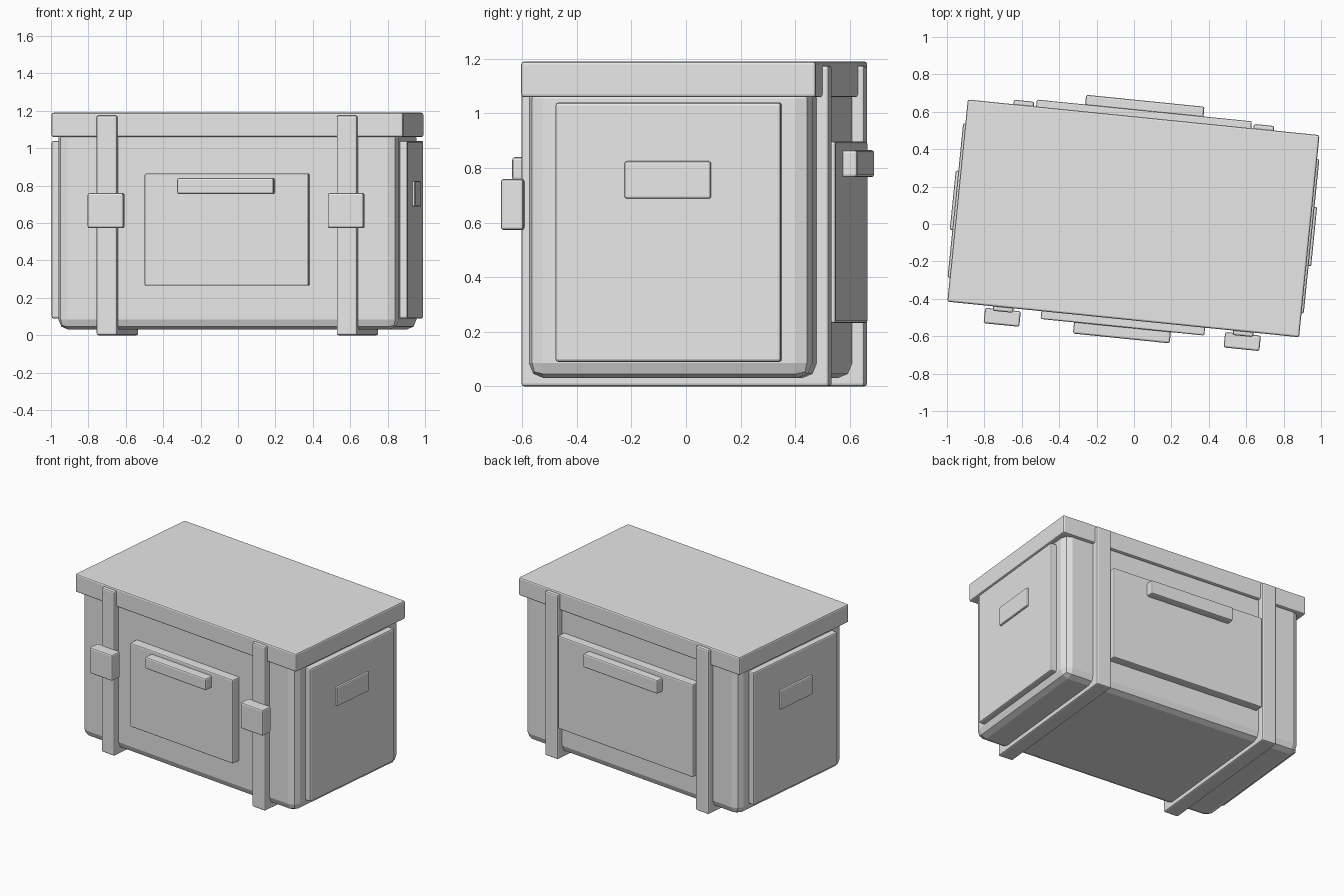
import bpy
import math
from mathutils import Matrix

if "Cube" in bpy.data.objects:
    bpy.data.objects.remove(bpy.data.objects["Cube"])

# one grey for the whole chest
grey = bpy.data.materials.new("plain_grey")
grey.diffuse_color = (0.8, 0.8, 0.8, 1.0)
grey.use_nodes = True
grey.node_tree.nodes["Principled BSDF"].inputs["Base Color"].default_value = grey.diffuse_color

# the whole chest stands slightly turned about the vertical axis
PLACE = Matrix.Translation((-0.003, 0.03, 0)) @ Matrix.Rotation(math.radians(-5.77), 4, 'Z')


def box(name, u, v, z, bevel=0.01, segments=2):
    """Bevelled box from its (min, max) ranges along the chest's own axes."""
    size = [b - a for a, b in (u, v, z)]
    mid = [(a + b) / 2 for a, b in (u, v, z)]
    bpy.ops.mesh.primitive_cube_add(size=1)
    ob = bpy.context.object
    ob.name = name
    ob.data.transform(Matrix.Diagonal((*size, 1)))
    ob.matrix_world = PLACE @ Matrix.Translation(mid)
    ob.data.materials.append(grey)
    mod = ob.modifiers.new("bevel", 'BEVEL')
    mod.width = bevel
    mod.segments = segments
    return ob


# main shell and lid
box("body", (-0.915, 0.915), (-0.522, 0.522), (0.03, 1.11), 0.055)
box("lid", (-0.945, 0.945), (-0.543, 0.543), (1.06, 1.19))

# straps with buckles, and end panels with grip plates
for side, label in ((-1, "left"), (1, "right")):
    c = 0.645 * side
    box(label + "_strap", (c - 0.055, c + 0.055), (-0.567, 0.567), (0.0, 1.175))
    box(label + "_buckle", (c - 0.096, c + 0.096), (-0.638, -0.555), (0.573, 0.76))
    box(label + "_end_panel", sorted((0.88 * side, 0.957 * side)), (-0.415, 0.415), (0.09, 1.04))
    box(label + "_end_grip", sorted((0.93 * side, 0.971 * side)), (-0.159, 0.159), (0.688, 0.825), 0.008)

# front panel and handle
box("front_panel", (-0.44, 0.44), (-0.585, -0.5), (0.265, 0.865), 0.008)
box("front_handle", (-0.26, 0.26), (-0.645, -0.575), (0.755, 0.84))

# back panel and handle
box("back_panel", (-0.578, 0.578), (0.5, 0.58), (0.232, 0.897), 0.008)
box("back_handle", (-0.318, 0.318), (0.57, 0.632), (0.767, 0.866))
